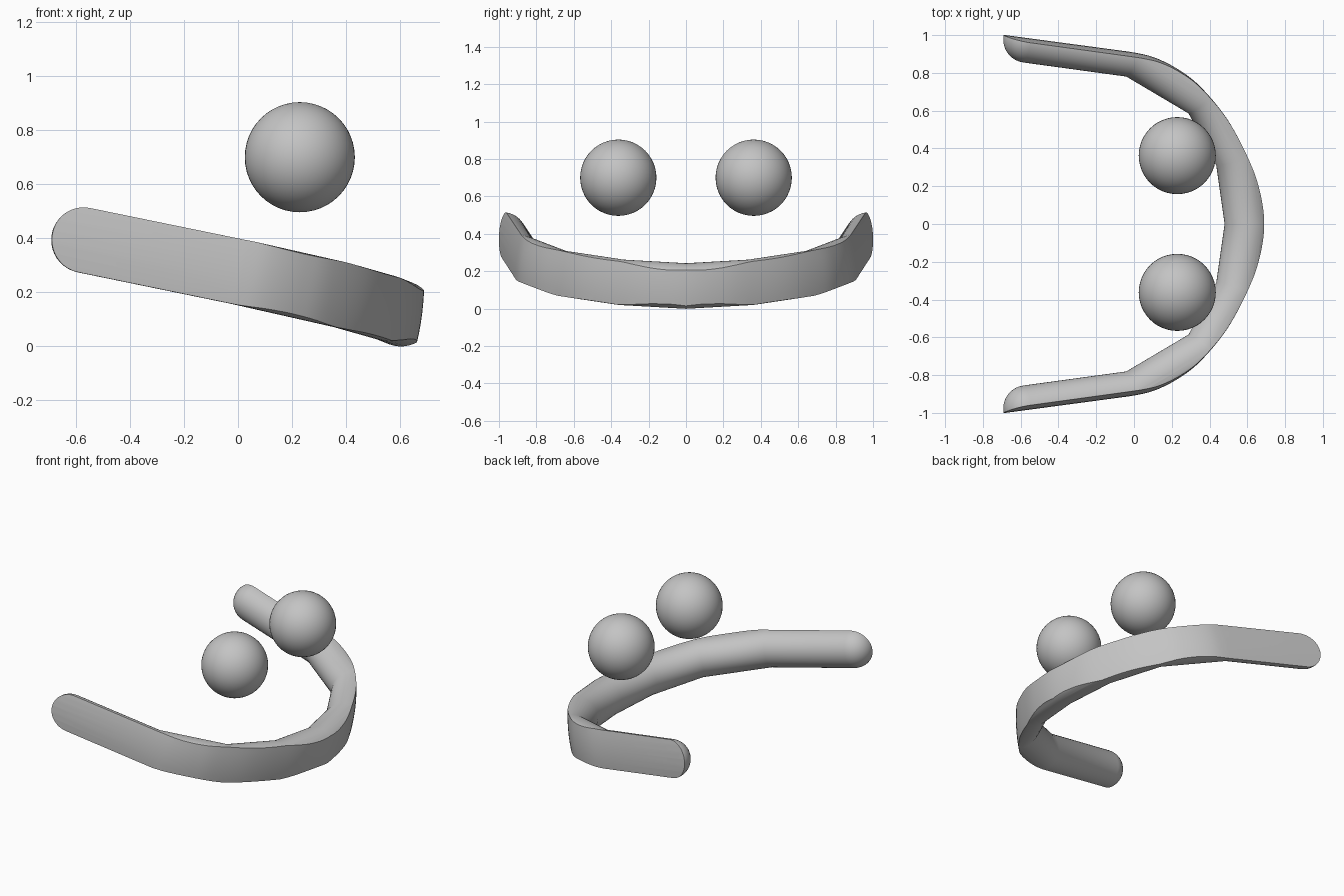
import bpy, bmesh, math
from mathutils import Vector

if "Cube" in bpy.data.objects:
    bpy.data.objects.remove(bpy.data.objects["Cube"], do_unlink=True)

TILT = 0.217
UP = Vector((math.sin(TILT), 0, math.cos(TILT)))
RADIUS, SIDES, CAP = 0.122, 40, 10

grey = bpy.data.materials.new("plain grey")
grey.use_nodes = True
grey.diffuse_color = (0.55, 0.55, 0.55, 1)
grey.node_tree.nodes["Principled BSDF"].inputs["Base Color"].default_value = (0.55, 0.55, 0.55, 1)


def make_object(name, bm):
    bmesh.ops.recalc_face_normals(bm, faces=bm.faces)
    mesh = bpy.data.meshes.new(name)
    bm.to_mesh(mesh)
    bm.free()
    obj = bpy.data.objects.new(name, mesh)
    obj.data.materials.append(grey)
    bpy.context.collection.objects.link(obj)
    return obj


def loft(bm, rings):
    loops = [[bm.verts.new(p) for p in ring] for ring in rings]
    for a, b in zip(loops, loops[1:]):
        for i in range(len(a)):
            j = (i + 1) % len(a)
            bm.faces.new((a[i], a[j], b[j], b[i]))
    bm.faces.new(loops[0])
    bm.faces.new(loops[-1])


def ring(centre, side, up, radius):
    steps = [math.tau * i / SIDES for i in range(SIDES)]
    return [centre + (side * math.cos(t) + up * math.sin(t)) * radius for t in steps]


def smooth_curve(pts, steps=8):
    # Catmull-Rom through the inner points
    out = []
    for p0, p1, p2, p3 in zip(pts, pts[1:], pts[2:], pts[3:]):
        for s in range(steps):
            t = s / steps
            out.append(0.5 * (2 * p1 + (p2 - p0) * t + (2 * p0 - 5 * p1 + 4 * p2 - p3) * t * t
                              + (3 * p1 - p0 - 3 * p2 + p3) * t ** 3))
    return out


# Round tube along a bent path, with ball ends
half = [(-0.57, 0.976, 0.393), (0, 0.898, 0.276), (0.38, 0.673, 0.19), (0.553, 0.348, 0.141)]
path = [Vector(p) for p in half] + [Vector((0.603, 0, 0.121))]
path += [Vector((x, -y, z)) for x, y, z in reversed(half)]
dirs = [(b - a).normalized() for a, b in zip(path, path[1:])]
rings = []
for i, p in enumerate(path):
    before, after = dirs[max(i - 1, 0)], dirs[min(i, len(dirs) - 1)]
    tangent = (before + after).normalized()
    side = UP.cross(tangent).normalized()
    up = tangent.cross(side)
    if i in (0, len(path) - 1):
        sign = -1 if i == 0 else 1
        angles = [math.radians(88) * k / CAP for k in range(CAP + 1)]
        cap = [ring(p + tangent * sign * RADIUS * math.sin(a), side, up, RADIUS * math.cos(a))
               for a in angles]
        rings += cap[::-1] if i == 0 else cap
    else:
        rings.append(ring(p, side / tangent.dot(after), up, RADIUS))
bm = bmesh.new()
loft(bm, rings)
band = make_object("curved_band", bm)

# Tapered, slightly bulging block whose smooth outline trims the outer side of the tube
bend = [(0, 0.905), (0.12, 0.876), (0.24, 0.815), (0.345, 0.732), (0.475, 0.577),
        (0.578, 0.393), (0.652, 0.205)]
outline = [Vector(p) for p in [(-0.2, 0.932)] + bend + [(0.683, 0)]]
outline += [Vector((x, -y)) for x, y in reversed(bend)] + [Vector((-0.2, -0.932))]
curve = [Vector((-1, 1.039))] + smooth_curve(outline) + [Vector((0, -0.905)), Vector((-1, -1.039))]
levels = []
for step in range(-5, 6):
    w = step * 0.04
    k = 1 - 0.14 * w - 0.7 * w * w
    levels.append([Vector((c.x * k, c.y * k, 0.276 - math.tan(TILT) * c.x * k)) + UP * w
                   for c in curve])
bm = bmesh.new()
loft(bm, levels)
cutter = make_object("trim_block", bm)
cutter.hide_render = True

trim = band.modifiers.new("trim", "BOOLEAN")
trim.operation = "INTERSECT"
trim.solver = "EXACT"
trim.object = cutter
bpy.context.view_layer.objects.active = band
bpy.ops.object.modifier_apply(modifier="trim")
bpy.data.objects.remove(cutter, do_unlink=True)

# Pair of balls above the band
parts = [band]
for name, y in (("right_ball", -0.362), ("left_ball", 0.362)):
    bm = bmesh.new()
    bmesh.ops.create_uvsphere(bm, u_segments=48, v_segments=24, radius=0.204)
    ball = make_object(name, bm)
    ball.location = (0.229, y, 0.7)
    parts.append(ball)

bpy.ops.object.select_all(action="DESELECT")
for obj in parts:
    obj.select_set(True)
bpy.ops.object.shade_smooth_by_angle(angle=math.radians(32))
